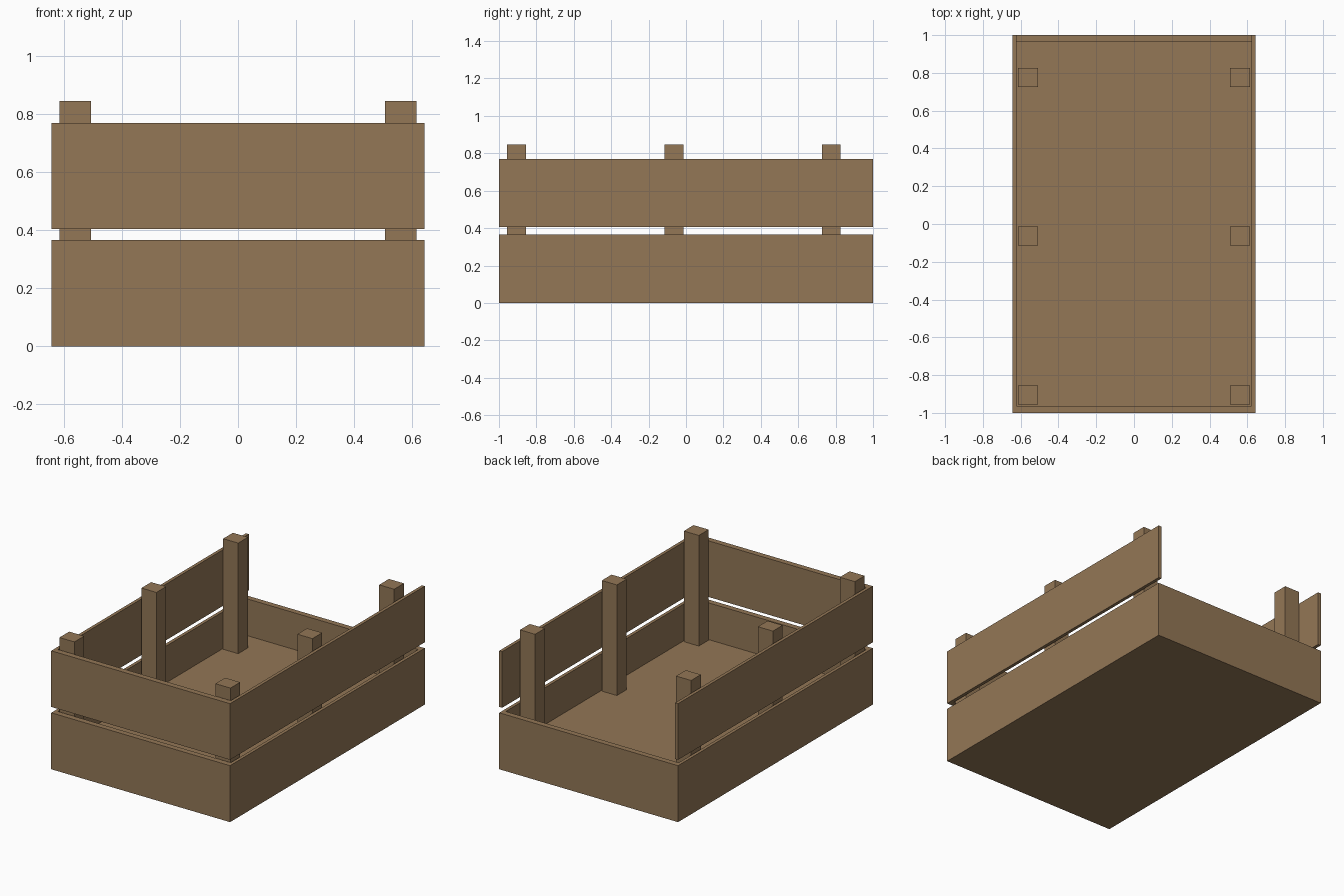
import bpy
import bmesh

if "Cube" in bpy.data.objects:
    bpy.data.objects.remove(bpy.data.objects["Cube"])

wood = bpy.data.materials.new("brown wood")
wood.diffuse_color = (0.292, 0.184, 0.093, 1)
wood.use_nodes = True
wood.node_tree.nodes["Principled BSDF"].inputs["Base Color"].default_value = wood.diffuse_color

W, L = 0.643, 1.0          # half width, half length
IW, IL = 0.622, 0.963      # inner half width, half length
FLOOR, LOW_TOP = 0.128, 0.367
UP_BOTTOM, UP_TOP, POST_TOP = 0.405, 0.77, 0.847


def finish(name, bm):
    bmesh.ops.recalc_face_normals(bm, faces=bm.faces)
    mesh = bpy.data.meshes.new(name)
    bm.to_mesh(mesh)
    bm.free()
    mesh.materials.append(wood)
    obj = bpy.data.objects.new(name, mesh)
    bpy.context.collection.objects.link(obj)
    return obj


def box(name, x0, x1, y0, y1, z0, z1):
    bm = bmesh.new()
    bmesh.ops.create_cube(bm, size=1)
    for v in bm.verts:
        v.co = (x1 if v.co.x > 0 else x0,
                y1 if v.co.y > 0 else y0,
                z1 if v.co.z > 0 else z0)
    return finish(name, bm)


# Lower tray: box with its top inset and pushed down to the floor
bm = bmesh.new()
bmesh.ops.create_cube(bm, size=1)
for v in bm.verts:
    v.co = (v.co.x * 2 * W, v.co.y * 2 * L, LOW_TOP if v.co.z > 0 else 0)
top = max(bm.faces, key=lambda f: f.calc_center_median().z)
bmesh.ops.inset_region(bm, faces=[top], thickness=0.01)
for v in top.verts:
    v.co.x = IW if v.co.x > 0 else -IW
    v.co.y = IL if v.co.y > 0 else -IL
floor = bmesh.ops.extrude_discrete_faces(bm, faces=[top])["faces"][0]
for v in floor.verts:
    v.co.z = FLOOR
finish("lower_tray", bm)

# Upper rail: U-shaped band, open at the back
outline = [(-W, L), (-W, -L), (W, -L), (W, L),
           (IW, L), (IW, -IL), (-IW, -IL), (-IW, L)]
bm = bmesh.new()
base = bm.faces.new([bm.verts.new((x, y, UP_BOTTOM)) for x, y in outline])
ext = bmesh.ops.extrude_face_region(bm, geom=[base], use_keep_orig=True)["geom"]
for v in ext:
    if isinstance(v, bmesh.types.BMVert):
        v.co.z = UP_TOP
finish("upper_rail", bm)

# Three corner and middle posts on each side
for side, x0, x1 in (("left", -0.615, -0.507), ("right", 0.507, 0.615)):
    for place, y in (("front", -0.906), ("middle", -0.064), ("back", 0.776)):
        box(f"{side}_{place}_post", x0, x1, y - 0.05, y + 0.05, FLOOR, POST_TOP)
